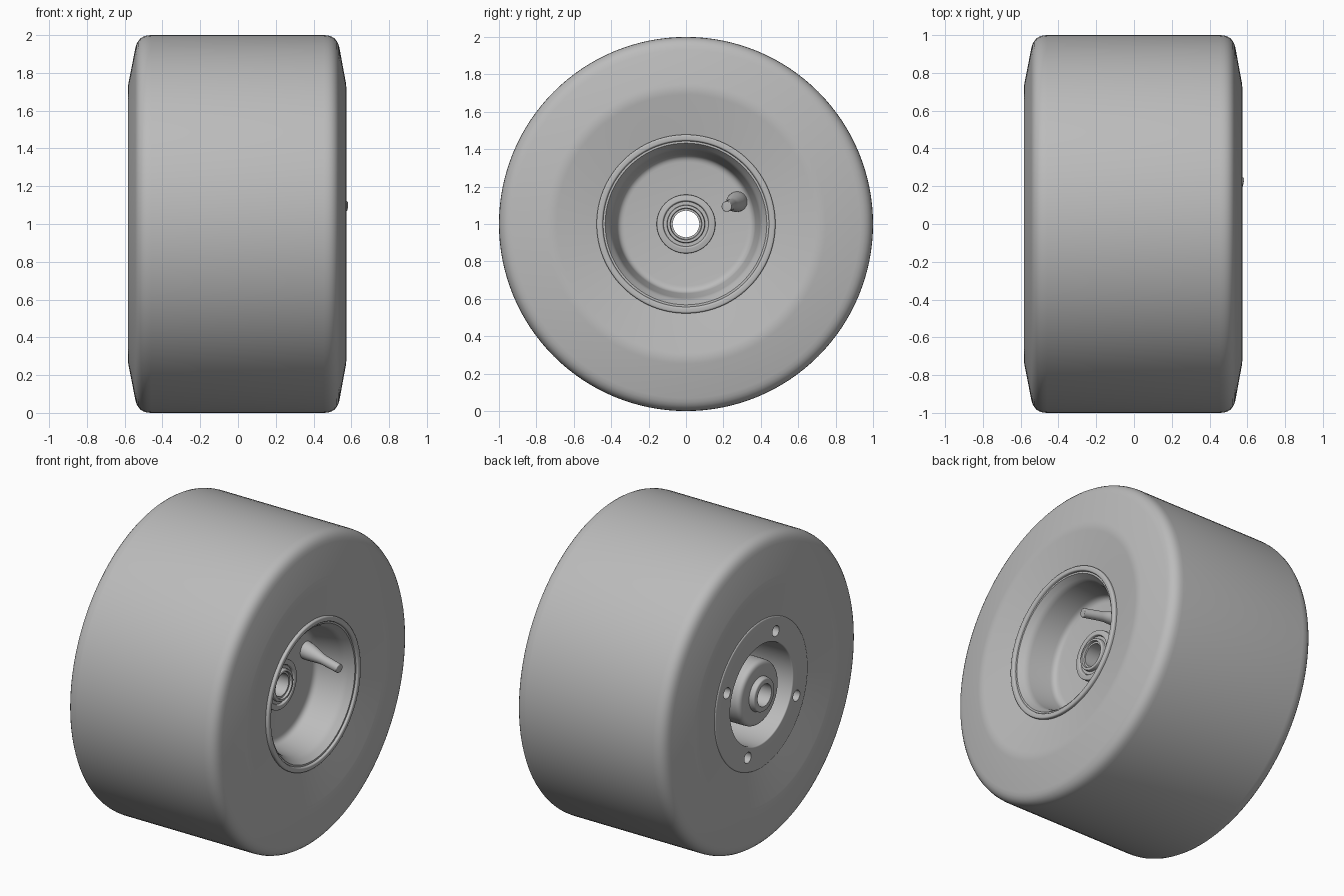
import bpy, bmesh
from math import cos, sin, pi, radians
from mathutils import Vector, Matrix

cube = bpy.data.objects.get("Cube")
if cube:
    bpy.data.objects.remove(cube, do_unlink=True)

grey = bpy.data.materials.new("plain grey")
grey.use_nodes = True
grey.diffuse_color = (0.5, 0.5, 0.5, 1)
grey.node_tree.nodes["Principled BSDF"].inputs["Base Color"].default_value = (0.5, 0.5, 0.5, 1)

AXLE = Matrix.Translation((0, 0, 1))


def rounded(profile, steps=6):
    """Round each profile corner (x, radius, fillet) with a small curve."""
    out = []
    n = len(profile)
    for i, (x, r, fillet) in enumerate(profile):
        p = Vector((x, r))
        if not fillet:
            out.append(p)
            continue
        a = Vector(profile[i - 1][:2]) - p
        b = Vector(profile[(i + 1) % n][:2]) - p
        a = p + a.normalized() * min(fillet, a.length * 0.49)
        b = p + b.normalized() * min(fillet, b.length * 0.49)
        for k in range(steps + 1):
            t = k / steps
            out.append(a * (1 - t) ** 2 + p * 2 * t * (1 - t) + b * t ** 2)
    return out


def lathe(name, profile, matrix=AXLE, segments=128):
    """Turn a closed profile around the x axis."""
    bm = bmesh.new()
    points = rounded(profile)
    rings = []
    for s in range(segments):
        a = 2 * pi * s / segments
        rings.append([bm.verts.new((p.x, p.y * cos(a), p.y * sin(a))) for p in points])
    n = len(points)
    for s, ring in enumerate(rings):
        following = rings[(s + 1) % segments]
        for i in range(n):
            j = (i + 1) % n
            if points[i].y < 1e-6 and points[j].y < 1e-6:
                continue
            bm.faces.new((ring[i], ring[j], following[j], following[i]))
    bmesh.ops.remove_doubles(bm, verts=bm.verts, dist=1e-5)
    bmesh.ops.recalc_face_normals(bm, faces=bm.faces)
    mesh = bpy.data.meshes.new(name)
    bm.to_mesh(mesh)
    bm.free()
    mesh.materials.append(grey)
    obj = bpy.data.objects.new(name, mesh)
    obj.matrix_world = matrix
    bpy.context.collection.objects.link(obj)
    return obj


def smooth(obj):
    bpy.ops.object.select_all(action='DESELECT')
    obj.select_set(True)
    bpy.context.view_layer.objects.active = obj
    bpy.ops.object.shade_smooth_by_angle(angle=radians(28))


# Tyre: flat tread, rounded shoulders, dished sidewalls
tyre = lathe("tyre", [
    (-0.535, 0.46, 0), (-0.585, 0.72, 0.03), (-0.53, 1.0, 0.07),
    (0.525, 1.0, 0.07), (0.576, 0.72, 0.03), (0.53, 0.46, 0),
])

# Wheel: deep bowl on one side, bolt flange and boss on the other
wheel = lathe("wheel", [
    (0.50, 0.478, 0), (0.553, 0.478, 0.012), (0.553, 0.447, 0.008),
    (0.538, 0.443, 0), (0.538, 0.432, 0), (0.49, 0.40, 0.02),
    (0.30, 0.365, 0.035), (0.29, 0.157, 0),
    # bearing rings
    (0.315, 0.157, 0.006), (0.32, 0.125, 0.006), (0.305, 0.12, 0),
    (0.305, 0.102, 0), (0.33, 0.10, 0.006), (0.33, 0.085, 0),
    (0.315, 0.082, 0), (0.315, 0.071, 0),
    # spacer, boss and groove
    (-0.565, 0.071, 0), (-0.565, 0.105, 0.01), (-0.53, 0.11, 0),
    (-0.53, 0.205, 0.035), (0.0, 0.21, 0.03), (0.0, 0.315, 0.03),
    # flange
    (-0.545, 0.32, 0.01), (-0.545, 0.478, 0.012), (-0.50, 0.478, 0),
])

# Four bolt holes in the flange
for k in range(4):
    a = radians(22 + 90 * k)
    place = Matrix.Translation((-0.545, -0.385 * sin(a), 1 + 0.385 * cos(a)))
    cutter = lathe("bolt_hole_cutter", [(-0.1, 0, 0), (-0.1, 0.035, 0), (0.1, 0.035, 0), (0.1, 0, 0)],
                   place, 32)
    cutter.hide_render = True
    cut = wheel.modifiers.new("bolt_hole", 'BOOLEAN')
    cut.operation = 'DIFFERENCE'
    cut.solver = 'EXACT'
    cut.object = cutter
    bpy.ops.object.select_all(action='DESELECT')
    bpy.context.view_layer.objects.active = wheel
    bpy.ops.object.modifier_apply(modifier=cut.name)
    bpy.data.objects.remove(cutter, do_unlink=True)

# Valve stem: flared base, leaning towards the axle
base = Vector((0.285, 0.275, 1.12))
tip = Vector((0.578, 0.217, 1.093))
length = (tip - base).length
lean = Matrix.Translation(base) @ (tip - base).to_track_quat('X', 'Z').to_matrix().to_4x4()
valve = lathe("valve_stem", [
    (0, 0, 0), (0, 0.055, 0), (0.05, 0.052, 0.02), (0.16, 0.03, 0.02),
    (length, 0.028, 0.006), (length, 0, 0),
], lean, 32)

for part in (tyre, wheel, valve):
    smooth(part)
